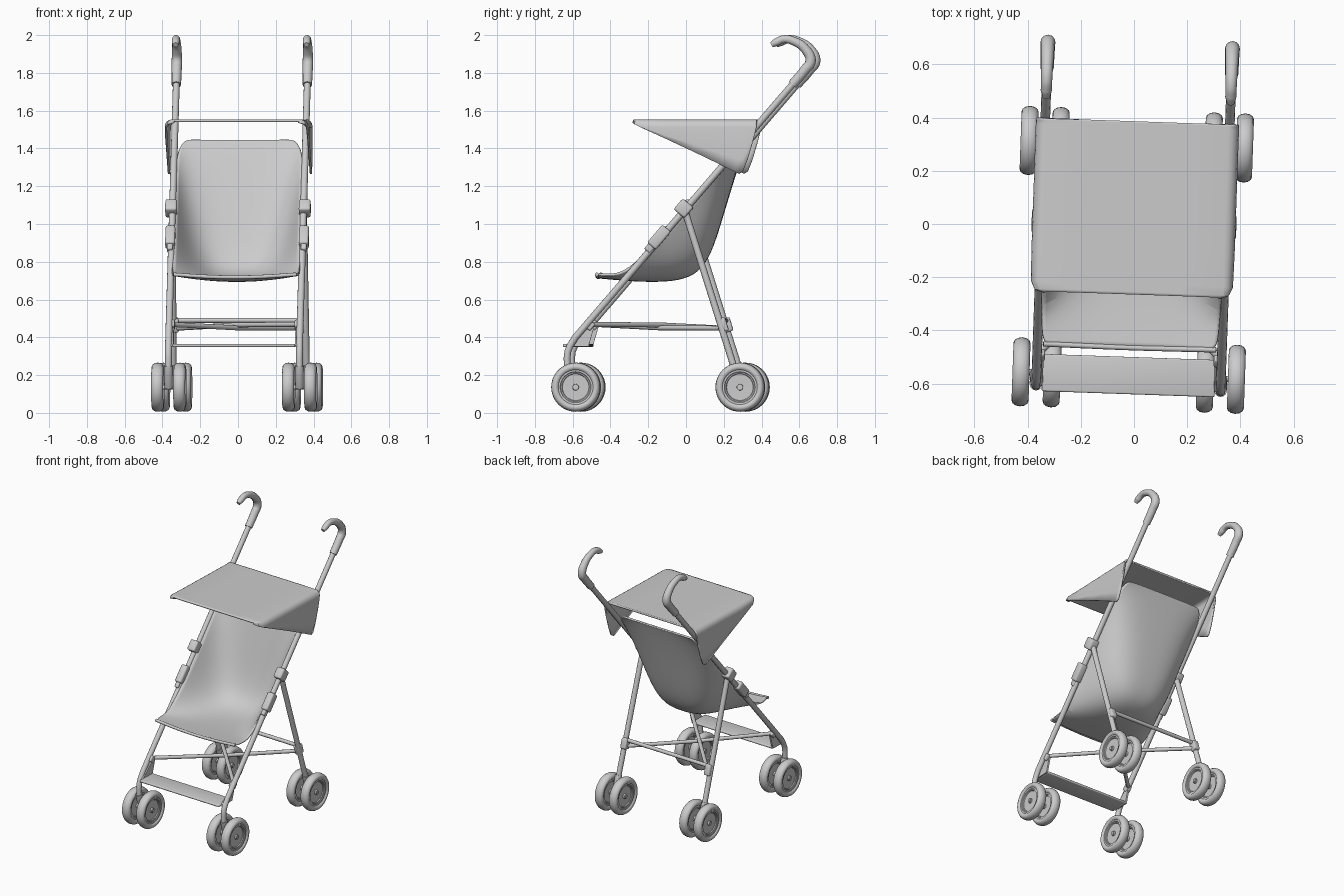
import bpy, bmesh, math
from mathutils import Vector, Matrix

if "Cube" in bpy.data.objects:
    bpy.data.objects.remove(bpy.data.objects["Cube"])

SLOPE = 1.164
TX = 0.347                     # half distance between the main tubes
ANG = math.atan(SLOPE)


def main_z(y):
    return 1.068 + SLOPE * y


def activate(ob):
    bpy.ops.object.select_all(action='DESELECT')
    ob.select_set(True)
    bpy.context.view_layer.objects.active = ob


def mesh_object(name, bm, angle=40):
    bmesh.ops.recalc_face_normals(bm, faces=bm.faces)
    me = bpy.data.meshes.new(name)
    bm.to_mesh(me)
    bm.free()
    ob = bpy.data.objects.new(name, me)
    bpy.context.collection.objects.link(ob)
    activate(ob)
    bpy.ops.object.shade_smooth_by_angle(angle=math.radians(angle))
    return ob


def tube(name, pts, r, radii=None, smooth=False):
    cu = bpy.data.curves.new(name, 'CURVE')
    cu.dimensions = '3D'
    cu.bevel_depth = r
    cu.bevel_resolution = 4
    cu.use_fill_caps = True
    sp = cu.splines.new('BEZIER' if smooth else 'POLY')
    items = sp.bezier_points if smooth else sp.points
    items.add(len(pts) - 1)
    for i, p in enumerate(pts):
        if smooth:
            items[i].co = p
            items[i].handle_left_type = items[i].handle_right_type = 'AUTO'
        else:
            items[i].co = (*p, 1)
        items[i].radius = radii[i] if radii else 1
    ob = bpy.data.objects.new(name, cu)
    bpy.context.collection.objects.link(ob)
    activate(ob)
    bpy.ops.object.convert(target='MESH')
    ob = bpy.context.object
    bpy.ops.object.shade_smooth_by_angle(angle=math.radians(50))
    return ob


def box(name, centre, size, tilt=0.0, bevel=0.012):
    bm = bmesh.new()
    bmesh.ops.create_cube(bm, size=1, matrix=Matrix.Translation(centre)
                          @ Matrix.Rotation(tilt, 4, 'X') @ Matrix.Diagonal((*size, 1)))
    bmesh.ops.bevel(bm, geom=bm.edges[:], offset=bevel, segments=3, affect='EDGES', profile=0.5)
    return mesh_object(name, bm)


def sheet(name, rows, thickness, subdiv=0):
    bm = bmesh.new()
    vs = [[bm.verts.new(p) for p in row] for row in rows]
    for a, b in zip(vs, vs[1:]):
        for i in range(len(a) - 1):
            bm.faces.new((a[i], a[i + 1], b[i + 1], b[i]))
    ob = mesh_object(name, bm)
    if subdiv:
        ob.modifiers.new("smooth", 'SUBSURF').levels = subdiv
        ob.modifiers["smooth"].render_levels = subdiv
    m = ob.modifiers.new("cloth", 'SOLIDIFY')
    m.thickness = thickness
    m.offset = 0
    return ob


def wheel(name, x, y, z):
    half = [(0, .020), (.016, .020), (.017, .010), (.070, .011), (.073, .017), (.079, .017),
            (.082, .021), (.092, .022), (.096, .028), (.108, .032), (.119, .028), (.127, .016)]
    prof = half + [(.130, 0)] + [(r, -w) for r, w in reversed(half)]
    bm = bmesh.new()
    vs = [bm.verts.new((x + w, y, z + r)) for r, w in prof]
    es = [bm.edges.new(e) for e in zip(vs, vs[1:])]
    bmesh.ops.spin(bm, geom=vs + es, cent=(x, y, z), axis=(1, 0, 0),
                   angle=2 * math.pi, steps=40)
    bmesh.ops.remove_doubles(bm, verts=bm.verts, dist=1e-5)
    return mesh_object(name, bm)


FRONT_Y, REAR_Y, AXLE_Z = -0.57, 0.30, 0.136
for s, side in ((-1, "left"), (1, "right")):
    x = s * TX
    # main tube from the push grip down to the front wheels
    tube(f"main_tube_{side}", [(x, y, z) for y, z in
         ((.61, main_z(.61)), (-.575, main_z(-.575)), (-.602, .355), (-.614, .325),
          (-.618, .29), (-.615, .22))], .018)
    # hooked grip
    tube(f"grip_{side}", [(x, y, z) for y, z in
         ((.575, main_z(.575)), (.64, main_z(.64)), (.672, 1.862), (.645, 1.925), (.585, 1.967),
          (.53, 1.978), (.49, 1.962), (.465, 1.948))], .028,
         [.9, .95, 1.0, .9, .8, .75, .75, .5], smooth=True)
    # rear leg
    tube(f"rear_leg_{side}", [(x, 0.0, 1.09), (x * 1.02, REAR_Y, AXLE_Z)], .018)
    # hinge clamp and folding slider on the tube
    box(f"hinge_clamp_{side}", (x * 1.02, 0, 1.083), (.062, .075, .075), ANG)
    box(f"slider_{side}", (x * 1.02, -.13, .93), (.052, .125, .06), ANG)
    box(f"slider_tail_{side}", (x * 1.02, -.175, .88), (.03, .06, .04), ANG, .008)
    # front caster strut and rear hub block
    tube(f"front_strut_{side}", [(x, -.615, .25), (x, -.605, .20), (x, FRONT_Y, AXLE_Z)], .024)
    tube(f"rear_strut_{side}", [(x * 1.02, .262, .255), (x * 1.02, REAR_Y, AXLE_Z)], .023)
    # twin wheels with axles
    for end, y in (("front", FRONT_Y), ("rear", REAR_Y)):
        for pos, wx in (("outer", .405), ("inner", .288)):
            wheel(f"{end}_wheel_{pos}_{side}", s * wx, y, AXLE_Z)
        tube(f"{end}_axle_{side}", [(s * .264, y, AXLE_Z), (s * .429, y, AXLE_Z)], .012)
    # joint blocks for the lower braces
    box(f"front_joint_{side}", (s * .335, -.50, .465), (.035, .045, .045), ANG, .008)
    box(f"rear_joint_{side}", (s * .343, .205, .465), (.045, .05, .075), .3, .01)
    # diagonal brace
    tube(f"diagonal_brace_{side}", [(s * .335, -.49, .468), (0, -.14, .458 + s * .008),
                                    (-s * .335, .205, .448)], .013)
    # footrest end plate
    bm = bmesh.new()
    f = bm.faces.new([bm.verts.new((s * .322, y, z)) for y, z in
                      ((-.62, .352), (-.505, .352), (-.475, .455), (-.505, .458))])
    ex = bmesh.ops.extrude_face_region(bm, geom=[f])["geom"]
    bmesh.ops.translate(bm, vec=(s * .012, 0, 0),
                        verts=[v for v in ex if isinstance(v, bmesh.types.BMVert)])
    mesh_object(f"footrest_end_{side}", bm)

# rear crossbar and footrest plate
tube("rear_crossbar", [(-.345, .20, .49), (.345, .20, .49)], .013)
box("footrest", (0, -.57, .357), (.65, .14, .016), 0, .006)

# sling seat: side edges follow the tubes, the middle sags behind them
edge = [(-.465, .735), (-.40, .73), (-.32, .735), (-.2, .842), (-.1, .955), (0, 1.07),
        (.1, 1.185), (.19, 1.29), (.265, 1.385), (.31, 1.435), (.318, 1.443)]
mid = [(-.465, .718), (-.38, .71), (-.25, .70), (-.10, .698), (.02, .72), (.10, .785),
       (.155, .92), (.21, 1.11), (.268, 1.30), (.31, 1.425), (.318, 1.443)]
width = [.325, .333] + [.335] * 6 + [.33, .30, .27]
rows = []
for e, m, w in zip(edge, mid, width):
    row = []
    for i in range(13):
        u = i / 6 - 1
        k = 1 - abs(u) ** 3
        row.append((u * w, e[0] + (m[0] - e[0]) * k, e[1] + (m[1] - e[1]) * k))
    rows.append(row)
sheet("seat", rows, .012, 2)
# stiffened front lip of the seat
tube("seat_lip", [(-.325, -.462, .733), (-.16, -.464, .722), (0, -.465, .718),
                  (.16, -.464, .722), (.325, -.462, .733)], .010, smooth=True)

# canopy: flat roof with tapering side flaps (y, half width, flap depth)
rows = []
for y, w, d in ((-.265, .33, .012), (-.255, .36, .02), (-.225, .374, .036), (-.10, .376, .093),
                (.05, .376, .163), (.20, .376, .235), (.27, .376, .270), (.295, .376, .281),
                (.315, .376, .268), (.34, .376, .205), (.365, .376, .12), (.38, .376, .06),
                (.386, .374, .03)):
    r = min(.035, d * .8)
    top = 1.547
    half = [(w, top - d), (w, top - d * .7 - r * .3), (w, top - r)]
    half += [(w - r + r * math.cos(a), top - r + r * math.sin(a))
             for a in (math.pi / 8, math.pi / 4, math.pi * 3 / 8, math.pi / 2)]
    half += [(w * .5, top)]
    full = half + [(0, top)] + [(-a, b) for a, b in reversed(half)]
    rows.append([(a, y, b) for a, b in full])
sheet("canopy", rows, .012)

# the whole pushchair is turned slightly about the vertical
turn = Matrix.Rotation(math.radians(-2), 4, 'Z')
for ob in bpy.context.scene.objects:
    ob.data.transform(turn)
